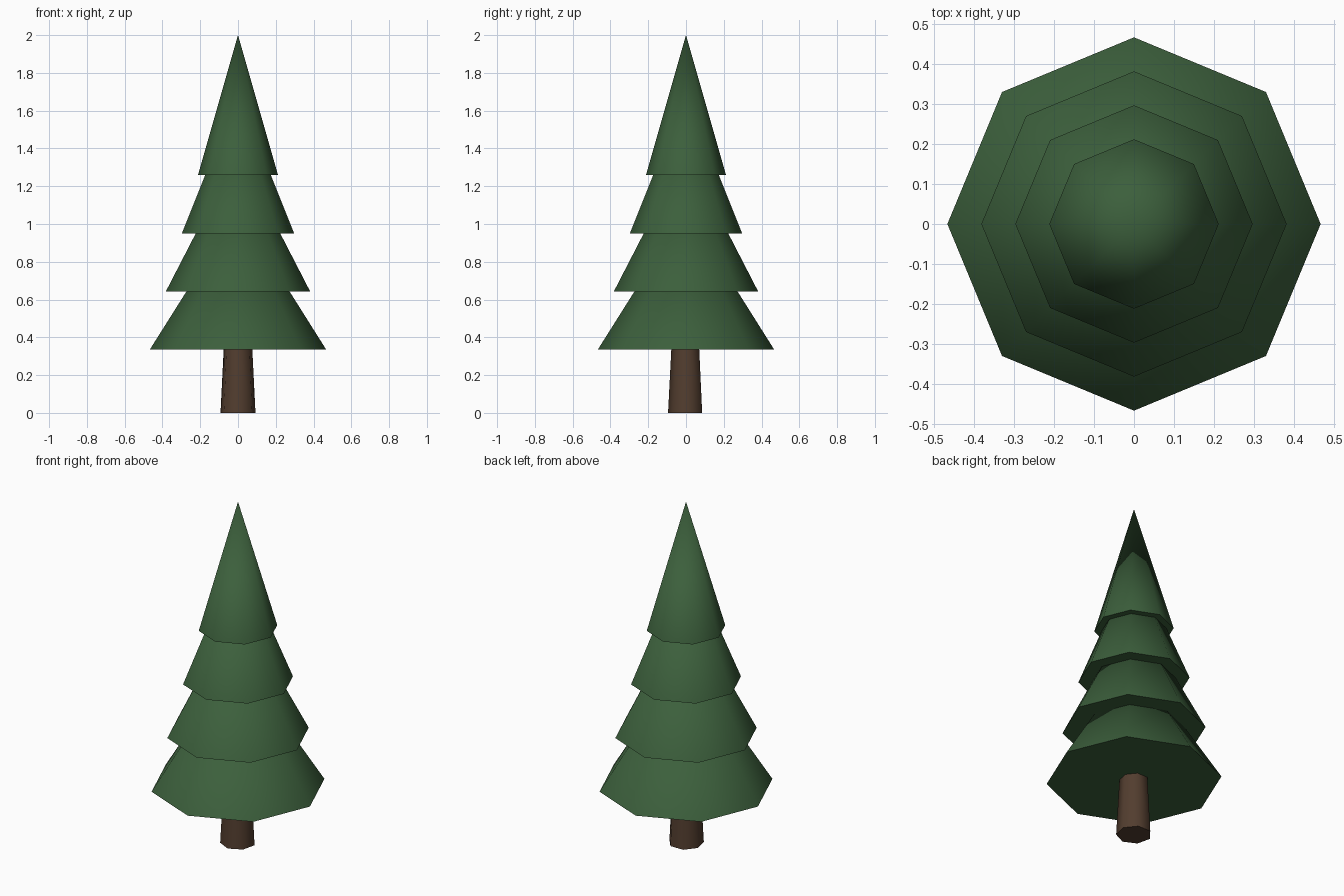
import bpy
import math

if "Cube" in bpy.data.objects:
    bpy.data.objects.remove(bpy.data.objects["Cube"], do_unlink=True)


def make_material(name, color):
    mat = bpy.data.materials.new(name)
    mat.use_nodes = True
    mat.diffuse_color = color
    bsdf = mat.node_tree.nodes["Principled BSDF"]
    bsdf.inputs["Base Color"].default_value = color
    bsdf.inputs["Roughness"].default_value = 0.9
    return mat


def make_cone(name, sides, bottom, top, z_low, z_high, turn, mat):
    bpy.ops.mesh.primitive_cone_add(
        vertices=sides, radius1=bottom, radius2=top, depth=z_high - z_low,
        location=(0, 0, (z_low + z_high) / 2), rotation=(0, 0, turn))
    obj = bpy.context.object
    obj.name = name
    obj.data.materials.append(mat)
    # Soft sides, crisp rims
    bpy.ops.object.shade_smooth_by_angle(angle=math.radians(60))
    return obj


green = make_material("pine green", (0.045, 0.115, 0.045, 1))
brown = make_material("bark brown", (0.085, 0.047, 0.028, 1))

# Tapered trunk, one corner facing the front
make_cone("trunk", 7, 0.095, 0.076, 0, 0.37, math.pi, brown)

# Overlapping foliage tiers, narrowing upward
tier_names = ("lowest", "lower", "upper", "top")
for i, label in enumerate(tier_names):
    base = 0.335 + 0.308 * i
    make_cone(label + "_foliage", 8, 0.467 - 0.085 * i, 0,
              base, base + 0.741, 0, green)
